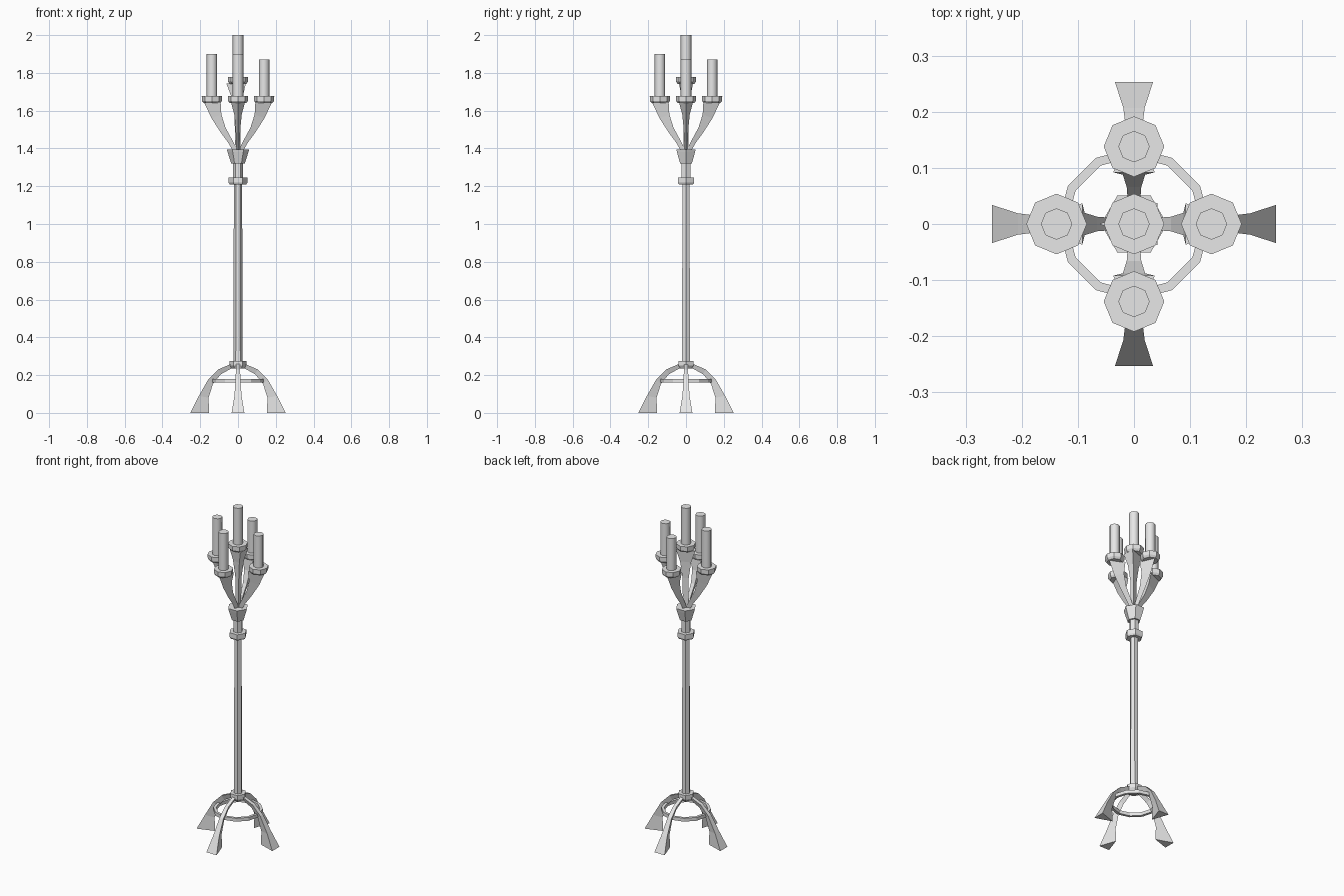
import bpy, bmesh, math
from mathutils import Matrix

cube = bpy.data.objects.get("Cube")
if cube:
    bpy.data.objects.remove(cube)

grey = bpy.data.materials.new("light_grey")
grey.use_nodes = True
colour = (0.8, 0.8, 0.8, 1)
grey.diffuse_color = colour
grey.node_tree.nodes["Principled BSDF"].inputs["Base Color"].default_value = colour


def loft(name, rings, turn=0, closed=False):
    """Skin a list of equal-length point rings, capped or closed into a loop."""
    bm = bmesh.new()
    loops = [[bm.verts.new(p) for p in ring] for ring in rings]
    n = len(loops[0])
    pairs = list(zip(loops, loops[1:]))
    if closed:
        pairs.append((loops[-1], loops[0]))
    else:
        bm.faces.new(loops[0])
        bm.faces.new(loops[-1])
    for a, b in pairs:
        for i in range(n):
            j = (i + 1) % n
            bm.faces.new((a[i], a[j], b[j], b[i]))
    bmesh.ops.recalc_face_normals(bm, faces=bm.faces)
    bm.transform(Matrix.Rotation(turn, 4, "Z"))
    mesh = bpy.data.meshes.new(name)
    bm.to_mesh(mesh)
    bm.free()
    mesh.materials.append(grey)
    obj = bpy.data.objects.new(name, mesh)
    bpy.context.collection.objects.link(obj)
    return obj


def lathe(name, profile, sides, x=0, y=0):
    """Faceted turned part from (radius, height) pairs."""
    angles = [2 * math.pi * i / sides for i in range(sides)]
    return loft(name, [[(x + r * math.cos(a), y + r * math.sin(a), z) for a in angles]
                       for r, z in profile])


def candle(name, x, y, bottom, top):
    obj = lathe(name, [(0.028, bottom), (0.028, top)], 8, x, y)
    for face in obj.data.polygons:
        face.use_smooth = len(face.vertices) == 4


def holder(name, x, y, z):
    lathe(name, [(0.044, z), (0.053, z + 0.012), (0.054, z + 0.037)], 8, x, y)


# Hexagonal pole and its collars
lathe("pole", [(0.024, 0.24), (0.022, 1.22), (0.026, 1.23), (0.026, 1.34)], 6)
lathe("base_collar", [(0.035, 0.235), (0.046, 0.25), (0.046, 0.275)], 6)
lathe("middle_collar", [(0.044, 1.21), (0.05, 1.22), (0.05, 1.247)], 6)
lathe("branch_cup", [(0.036, 1.32), (0.055, 1.38), (0.059, 1.395)], 6)

# Octagonal-looking brace ring between the legs
brace = []
for i in range(12):
    a = 2 * math.pi * i / 12
    brace.append([(r * math.cos(a), r * math.sin(a), z)
                  for r, z in ((0.136, 0.16), (0.136, 0.18), (0.12, 0.18), (0.12, 0.16))])
loft("brace_ring", brace, closed=True)

# Triangular sections: flat side (radius, height), ridge (radius, height), half width
LEG = [((0.253, 0), (0.153, 0), 0.034), ((0.207, 0.09), (0.156, 0.08), 0.019),
       ((0.157, 0.178), (0.132, 0.155), 0.013), ((0.105, 0.23), (0.09, 0.205), 0.011),
       ((0.03, 0.262), (0.03, 0.238), 0.01)]
ARM = [((0.0, 1.385), (0.022, 1.375), 0.008), ((0.028, 1.44), (0.048, 1.425), 0.01),
       ((0.066, 1.51), (0.092, 1.485), 0.013), ((0.088, 1.58), (0.14, 1.56), 0.02),
       ((0.092, 1.645), (0.18, 1.645), 0.037)]
STEM = [((-0.012, 1.38), (0.015, 1.38), 0.012), ((-0.014, 1.57), (0.018, 1.57), 0.013),
        ((-0.024, 1.67), (0.034, 1.67), 0.022), ((-0.042, 1.745), (0.062, 1.745), 0.038)]


def blade(name, sections, turn):
    loft(name, [[(f[0], -w, f[1]), (f[0], w, f[1]), (k[0], 0, k[1])]
                for f, k, w in sections], turn)


# Four legs, four candle arms
for i, (side, top) in enumerate((("left", 1.87), ("back", 1.87),
                                 ("right", 1.9), ("front", 1.9))):
    turn = i * math.pi / 2
    x, y = 0.138 * math.cos(turn), 0.138 * math.sin(turn)
    blade(side + "_leg", LEG, turn)
    blade(side + "_arm", ARM, turn)
    holder(side + "_candle_holder", x, y, 1.64)
    candle(side + "_candle", x, y, 1.67, top)

# Tall middle candle
blade("centre_stem", STEM, math.pi)
holder("centre_candle_holder", 0, 0, 1.742)
candle("centre_candle", 0, 0, 1.77, 2.0)
